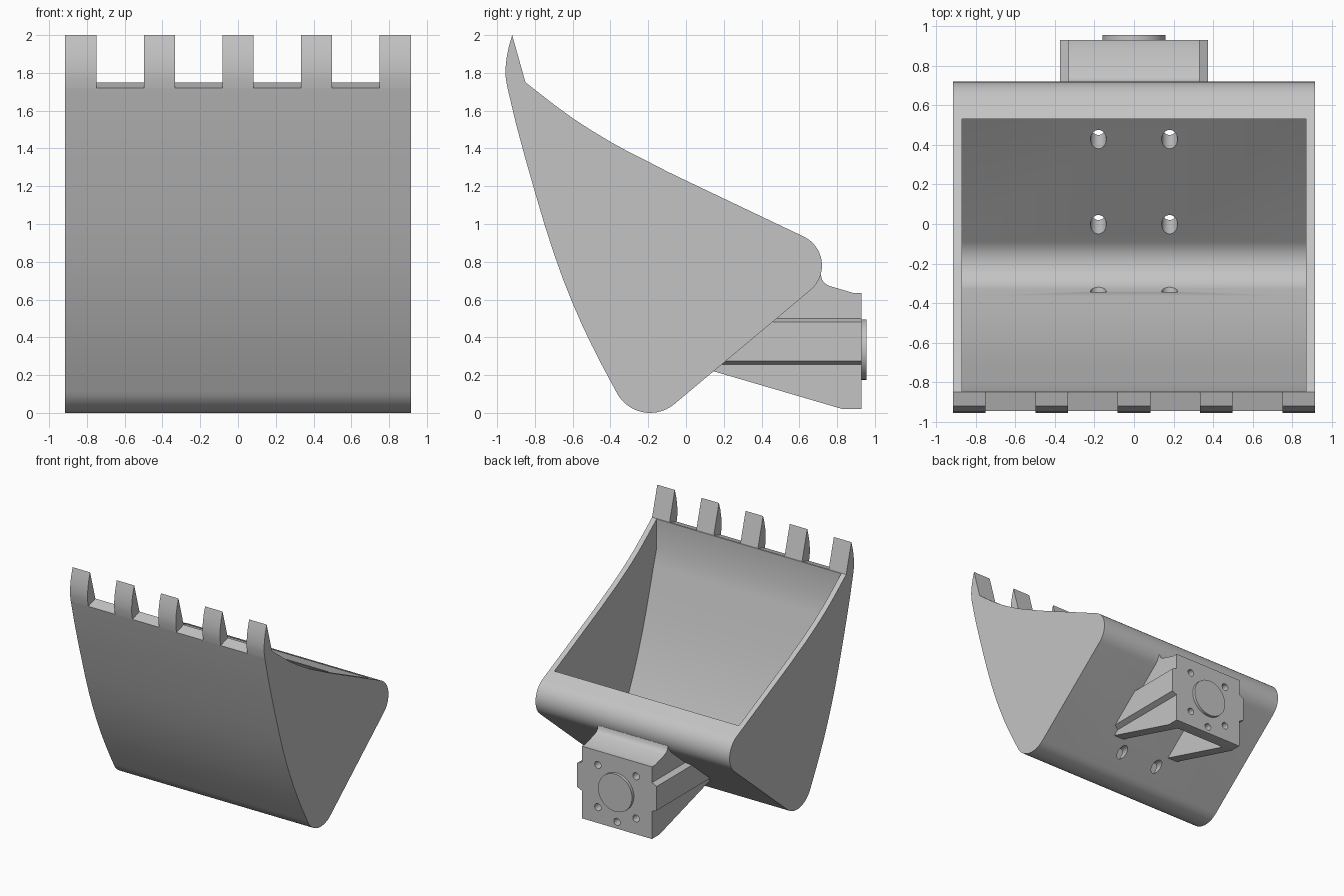
import bpy, bmesh
from math import cos, sin, radians, pi

default = bpy.data.objects.get("Cube")
if default:
    bpy.data.objects.remove(default, do_unlink=True)

steel = bpy.data.materials.new("plain_grey")
GREY = (0.55, 0.55, 0.55, 1)
steel.diffuse_color = GREY
steel.use_nodes = True
steel.node_tree.nodes["Principled BSDF"].inputs["Base Color"].default_value = GREY


def prism(name, outline, start, end, axis="x"):
    """Extrude a (y, z) outline along x, or an (x, z) outline along y."""
    bm = bmesh.new()
    rings = []
    for t in (start, end):
        rings.append([bm.verts.new((t, u, v) if axis == "x" else (u, t, v))
                      for u, v in outline])
    for ring in rings:
        bm.faces.new(ring)
    n = len(outline)
    for i in range(n):
        j = (i + 1) % n
        bm.faces.new((rings[0][i], rings[0][j], rings[1][j], rings[1][i]))
    bmesh.ops.recalc_face_normals(bm, faces=bm.faces)
    mesh = bpy.data.meshes.new(name)
    bm.to_mesh(mesh)
    bm.free()
    mesh.materials.append(steel)
    ob = bpy.data.objects.new(name, mesh)
    bpy.context.collection.objects.link(ob)
    return ob


def arc(cu, cv, r, a0, a1, n=14):
    angles = [radians(a0 + (a1 - a0) * i / n) for i in range(n + 1)]
    return [(cu + r * cos(a), cv + r * sin(a)) for a in angles]


def rod(name, x, z, r, y0, y1, n=32):
    return prism(name, arc(x, z, r, 0, 360, n)[:-1], y0, y1, "y")


def select(ob):
    bpy.ops.object.select_all(action="DESELECT")
    ob.select_set(True)
    bpy.context.view_layer.objects.active = ob


def combine(ob, tool, operation="DIFFERENCE"):
    tool.hide_render = True
    select(ob)
    mod = ob.modifiers.new("cut", "BOOLEAN")
    mod.operation, mod.object, mod.solver = operation, tool, "EXACT"
    bpy.ops.object.modifier_apply(modifier=mod.name)
    bpy.data.objects.remove(tool, do_unlink=True)


def smooth(ob):
    select(ob)
    bpy.ops.object.shade_smooth_by_angle(angle=radians(28))


HALF, WALL = 0.915, 0.045
BOLT, HUB = 0.18, 0.335

# Bucket shell: side outline with rounded heel and rounded rear rim
front = [(-0.945, 1.72), (-0.9, 1.53), (-0.85, 1.345), (-0.8, 1.17), (-0.75, 1.0),
         (-0.7, 0.845), (-0.65, 0.705), (-0.6, 0.58), (-0.55, 0.465),
         (-0.5, 0.36), (-0.45, 0.262), (-0.41, 0.187)]
mouth = [(0.5, 0.992), (0, 1.23), (-0.1, 1.278), (-0.2, 1.33), (-0.3, 1.38),
         (-0.4, 1.435), (-0.5, 1.495), (-0.6, 1.56), (-0.7, 1.633), (-0.85, 1.75)]
outer = front + arc(-0.19, 0.2, 0.2, 205, 310) + arc(0.55, 0.78, 0.17, -50, 65) + mouth
bucket = prism("bucket", outer, -HALF, HALF)

# Cavity follows the shell at wall thickness and opens upward
inner = ([(-0.847, 2.2), (-0.847, 1.5)]
         + [(y + WALL, z + 0.014) for y, z in front[2:]]
         + arc(-0.19, 0.2, 0.2 - WALL, 205, 310)
         + arc(0.55, 0.78, 0.17 - WALL, -50, 65)
         + [(0.53, 0.927), (0.53, 2.2)])
combine(bucket, prism("cavity_cutter", inner, WALL - HALF, HALF - WALL))

# Bolt holes in the rear wall
for x in (-BOLT, BOLT):
    for z in (HUB - BOLT, HUB + BOLT):
        combine(bucket, rod("bolt_cutter", x, z, 0.04, z - 0.5, z + 0.15))
smooth(bucket)

# Five digging teeth along the lip
tooth = [(-0.85, 1.75), (-0.92, 2.0), (-0.938, 1.94), (-0.95, 1.88),
         (-0.956, 1.82), (-0.954, 1.77), (-0.945, 1.72)]
TOOTH = 0.165
for i in range(5):
    x = (i - 2) * (HALF - TOOTH / 2) / 2
    smooth(prism(f"tooth_{i + 1}", tooth, x - TOOTH / 2, x + TOOTH / 2))

# Mount: cross-section with side ribs, trimmed by its side outline
half = [(0.33, 0), (0.33, 0.255), (0.375, 0.275), (0.375, 0.48), (0.33, 0.5), (0.33, 0.8)]
section = half + [(-x, z) for x, z in reversed(half)]
mount = prism("mount", section, -0.2, 1.1, "y")
side = [(0.12, 0.228), (0.83, 0.02), (0.93, 0.02), (0.93, 0.635), (0.885, 0.635),
        (0.76, 0.672), (0.735, 0.685), (0.72, 0.705), (0.714, 0.73), (0.69, 0.735),
        (0.646, 0.665)]
combine(mount, prism("mount_trim", side, -0.5, 0.5), "INTERSECT")

# Hollow underside between two webs
recess = [(-0.1, -0.1), (0.83, -0.1), (0.83, 0.57), (-0.1, 0.57)]
combine(mount, prism("recess_cutter", recess, -0.235, 0.235))

# Flange bolt holes
holes = [(x, HUB + dz) for x in (-BOLT, BOLT) for dz in (-BOLT, BOLT)] + [(0, 0.078)]
for x, z in holes:
    combine(mount, rod("flange_cutter", x, z, 0.03, 0.78, 1.0, 24))
smooth(mount)

# Raised round boss on the flange
smooth(rod("flange_boss", 0, HUB, 0.16, 0.92, 0.955, 48))
